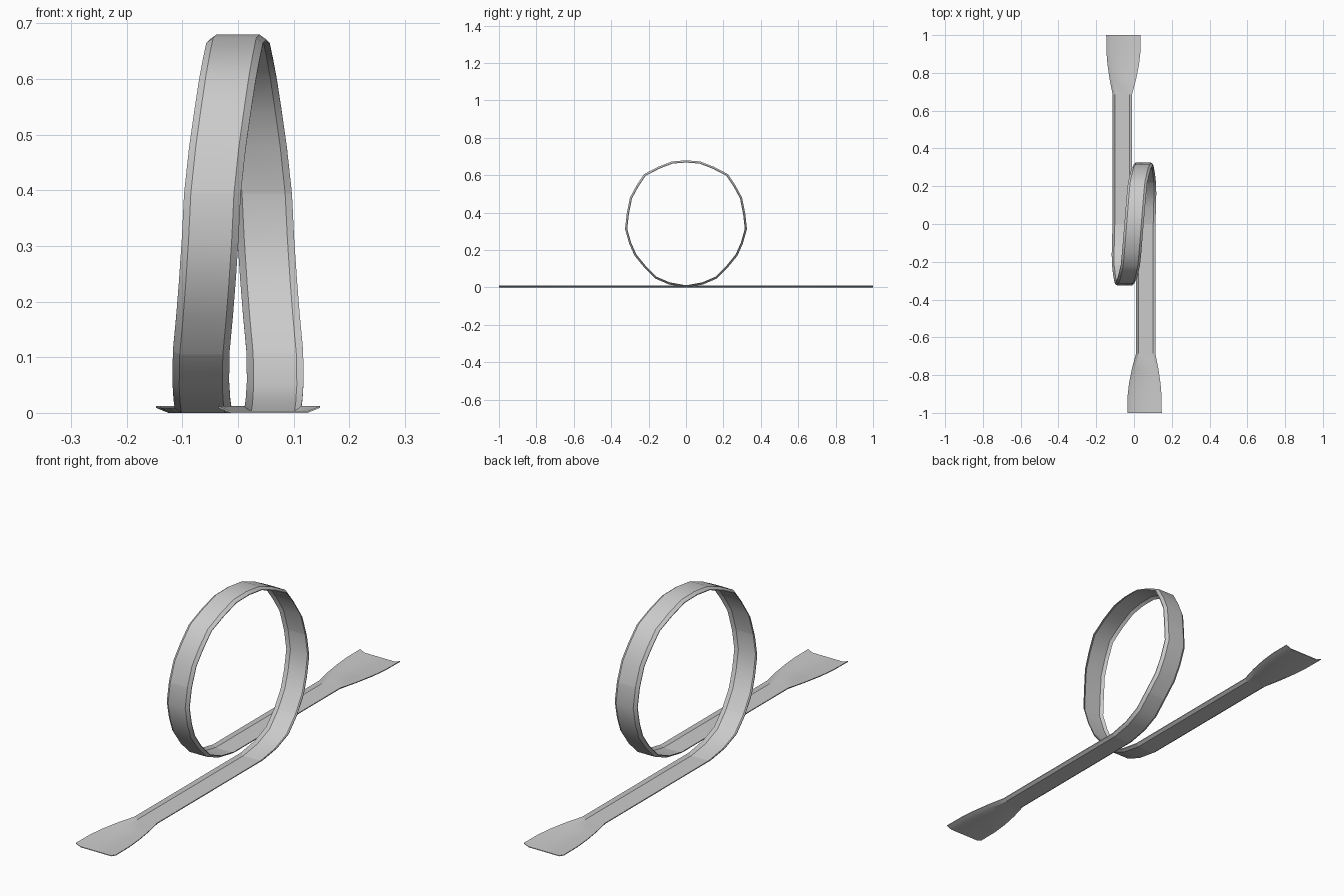
import bpy, bmesh
from mathutils import Vector

if "Cube" in bpy.data.objects:
    bpy.data.objects.remove(bpy.data.objects["Cube"])

# Half of the track centre line: (x, y, z, half width), front end to top of loop
HALF = [
    (0.056, -1.00, 0, 0.091), (0.056, -0.91, 0, 0.090), (0.057, -0.84, 0, 0.083),
    (0.059, -0.765, 0, 0.070), (0.062, -0.685, 0, 0.051),
    (0.063, 0.0, 0, 0.051),
    (0.065, 0.09, 0.016, 0.051), (0.067, 0.165, 0.048, 0.051),
    (0.066, 0.222, 0.105, 0.051), (0.060, 0.275, 0.17, 0.051),
    (0.055, 0.304, 0.235, 0.051), (0.050, 0.326, 0.312, 0.051),
    (0.046, 0.317, 0.395, 0.051), (0.037, 0.300, 0.48, 0.051),
    (0.028, 0.265, 0.545, 0.051), (0.019, 0.224, 0.606, 0.051),
    (0.012, 0.150, 0.645, 0.051), (0.006, 0.075, 0.674, 0.051),
]
# The other half is the same path turned half way round the z axis
PATH = HALF + [(0, 0, 0.68, 0.051)] + [(-x, -y, z, w) for x, y, z, w in reversed(HALF)]
END = len(PATH) - 1

# Shallow trough section: (share of half width, height above the underside)
SECTION = [(-1, 0.009), (-0.76, 0), (0.76, 0), (1, 0.009),
           (1, 0.012), (0.76, 0.003), (-0.76, 0.003), (-1, 0.012)]


def station(i):
    """Section points at path station i, lips facing the inside of the loop."""
    x, y, z, w = PATH[i]
    here = Vector((y, z))
    tangent = Vector((0, 0))
    for a, b in ((i - 1, i), (i, i + 1)):
        if a >= 0 and b <= END:
            tangent += (Vector(PATH[b][1:3]) - Vector(PATH[a][1:3])).normalized()
    if i in (5, END - 5):
        tangent = Vector((1, 0))
    tangent.normalize()
    normal = Vector((-tangent.y, tangent.x))
    points = []
    for u, h in SECTION:
        p = here + normal * h
        points.append((x + u * w, p.x, p.y))
    return points


def track_piece(name, first, last):
    bm = bmesh.new()
    rings = [[bm.verts.new(p) for p in station(i)] for i in range(first, last + 1)]
    n = len(SECTION)
    for a, b in zip(rings, rings[1:]):
        for k in range(n):
            m = (k + 1) % n
            bm.faces.new((a[k], a[m], b[m], b[k]))
    # End caps, split into the three strips of the trough
    for ring in (rings[0], rings[-1]):
        for k in range(3):
            bm.faces.new((ring[k], ring[k + 1], ring[6 - k], ring[7 - k]))
    bmesh.ops.recalc_face_normals(bm, faces=bm.faces)
    mesh = bpy.data.meshes.new(name)
    bm.to_mesh(mesh)
    bm.free()
    obj = bpy.data.objects.new(name, mesh)
    bpy.context.collection.objects.link(obj)
    bpy.ops.object.select_all(action='DESELECT')
    obj.select_set(True)
    bpy.context.view_layer.objects.active = obj
    bpy.ops.object.shade_smooth_by_angle()


# Flared ends, straights and loop sections
track_piece("front_flared_end", 0, 4)
track_piece("front_straight", 4, 5)
track_piece("loop_entry", 5, 8)
track_piece("loop_rising_side", 8, 12)
track_piece("loop_top", 12, END - 12)
track_piece("loop_falling_side", END - 12, END - 8)
track_piece("loop_exit", END - 8, END - 5)
track_piece("back_straight", END - 5, END - 4)
track_piece("back_flared_end", END - 4, END)
